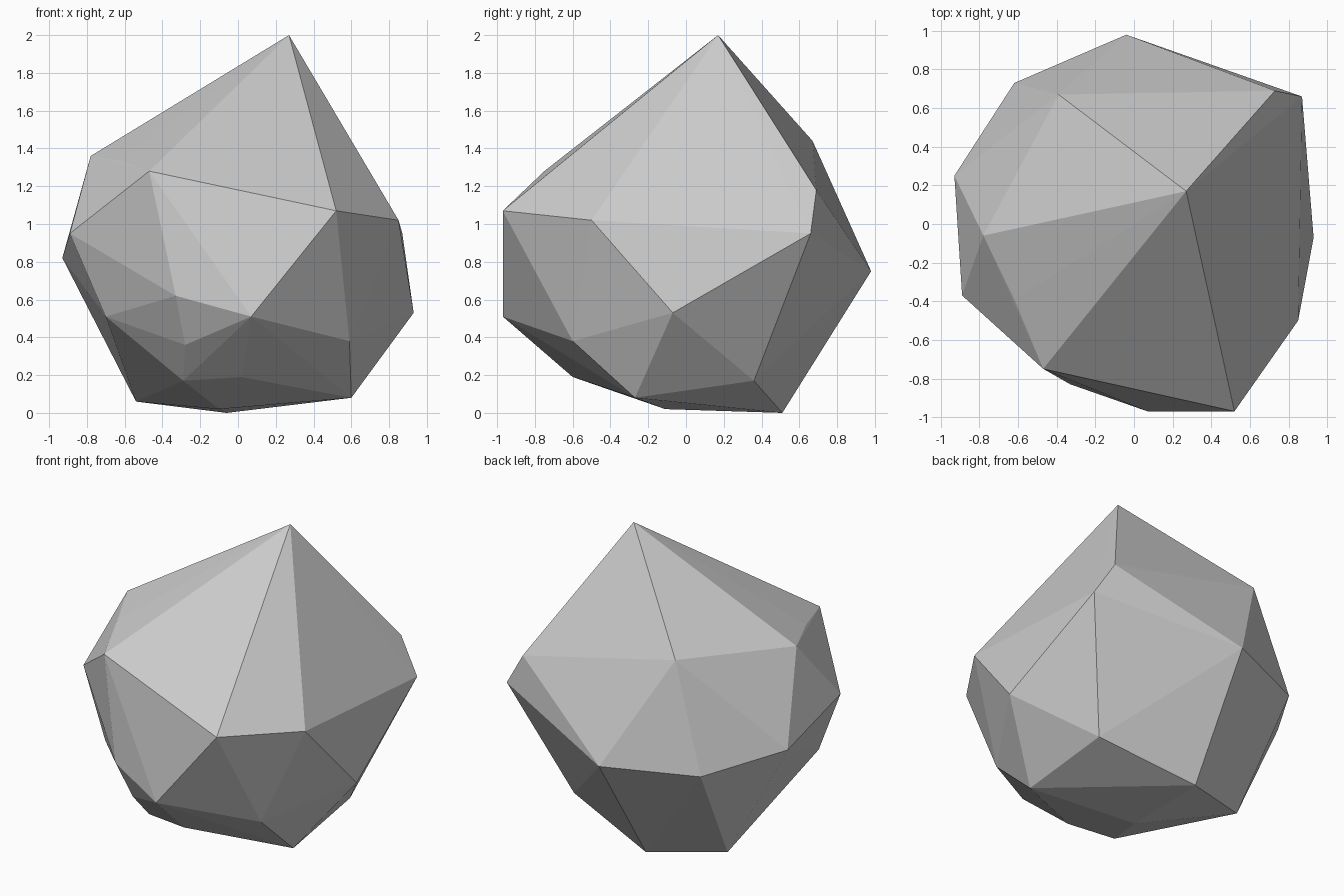
import bpy, bmesh

# Corner points of the chiselled boulder, from peak to base
corners = [
    (0.27, 0.17, 2.00),                                             # peak
    # upper shoulders
    (-0.39, 0.67, 1.44), (-0.78, -0.06, 1.36), (-0.62, -0.39, 1.335),
    (-0.47, -0.75, 1.28), (0.73, 0.69, 1.18),
    # widest belt
    (0.52, -0.97, 1.07), (0.85, -0.50, 1.02), (0.87, 0.66, 0.95),
    (-0.89, -0.37, 0.95), (-0.93, 0.25, 0.82), (-0.04, 0.98, 0.75),
    (-0.62, 0.73, 0.74), (-0.33, -0.83, 0.62), (0.93, -0.07, 0.53),
    # lower flanks
    (0.07, -0.97, 0.51), (-0.70, -0.41, 0.51), (0.59, -0.60, 0.38),
    (-0.28, -0.715, 0.36), (0.02, -0.60, 0.19), (-0.29, -0.53, 0.17),
    (0.58, 0.36, 0.17),
    # base
    (0.60, -0.27, 0.08), (-0.54, 0.33, 0.06), (-0.10, -0.11, 0.02),
    (-0.06, 0.51, 0.0),
]

# Wrap the corners in a convex faceted shell
bm = bmesh.new()
for co in corners:
    bm.verts.new(co)
hull = bmesh.ops.convex_hull(bm, input=bm.verts)
unused = {g for g in hull["geom_interior"] + hull["geom_unused"]
          if isinstance(g, bmesh.types.BMVert)}
bmesh.ops.delete(bm, geom=list(unused), context='VERTS')
bmesh.ops.recalc_face_normals(bm, faces=bm.faces)

mesh = bpy.data.meshes.new("boulder")
bm.to_mesh(mesh)
bm.free()
boulder = bpy.data.objects.new("boulder", mesh)
bpy.context.collection.objects.link(boulder)
